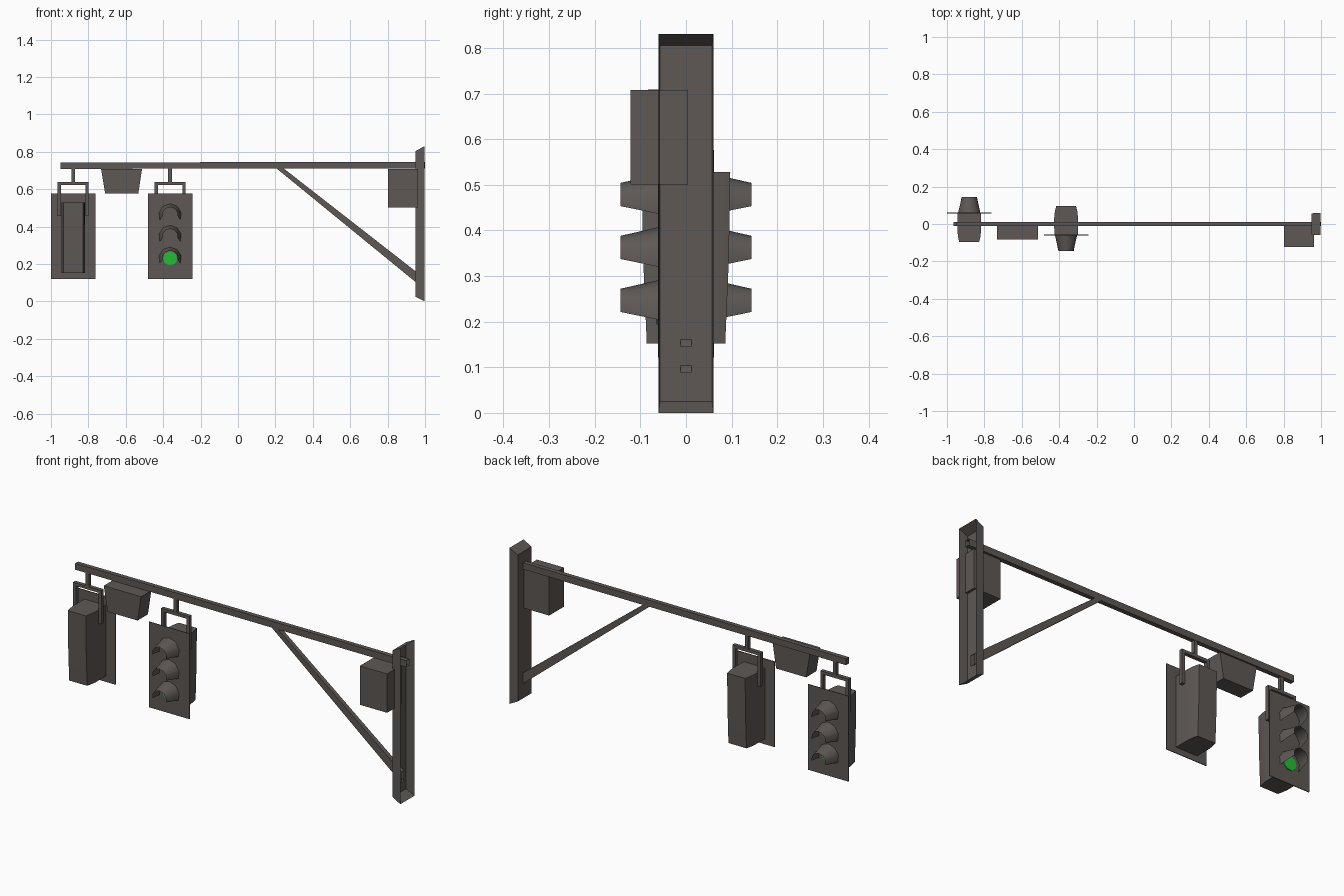
import bpy, math
from mathutils import Matrix

if "Cube" in bpy.data.objects:
    bpy.data.objects.remove(bpy.data.objects["Cube"])


def material(name, rgb):
    m = bpy.data.materials.new(name)
    m.diffuse_color = (*rgb, 1)
    m.use_nodes = True
    m.node_tree.nodes["Principled BSDF"].inputs["Base Color"].default_value = m.diffuse_color
    return m


METAL = material("dark_grey_metal", (0.112, 0.099, 0.091))
GREEN = material("green_light", (0.018, 0.50, 0.04))


def make(name, verts, faces, mat=METAL, smooth=False):
    me = bpy.data.meshes.new(name)
    me.from_pydata(verts, [], faces)
    me.materials.append(mat)
    ob = bpy.data.objects.new(name, me)
    bpy.context.collection.objects.link(ob)
    if smooth:
        bpy.ops.object.select_all(action='DESELECT')
        ob.select_set(True)
        bpy.context.view_layer.objects.active = ob
        bpy.ops.object.shade_smooth_by_angle(angle=math.radians(40))
    return ob


def loft(name, rings, caps=(True, True), closed=True, **kw):
    """Skin between rings of equal point count."""
    n = len(rings[0])
    verts = [p for r in rings for p in r]
    faces = []
    for k in range(len(rings) - 1):
        for i in range(n if closed else n - 1):
            j = (i + 1) % n
            faces.append((k * n + i, k * n + j, (k + 1) * n + j, (k + 1) * n + i))
    if caps[0]:
        faces.append(tuple(range(n))[::-1])
    if caps[1]:
        faces.append(tuple(range((len(rings) - 1) * n, len(rings) * n)))
    return make(name, verts, faces, **kw)


def rect_x(x, y0, y1, z0, z1):
    return [(x, y0, z0), (x, y1, z0), (x, y1, z1), (x, y0, z1)]


def rect_z(z, x0, x1, y0, y1):
    return [(x0, y0, z), (x1, y0, z), (x1, y1, z), (x0, y1, z)]


def box(name, x0, x1, y0, y1, z0, z1):
    return loft(name, [rect_x(x0, y0, y1, z0, z1), rect_x(x1, y0, y1, z0, z1)])


# wall post: shallow tray open towards +x
loft("wall_post", [rect_x(0.95, -0.057, 0.057, 0.025, 0.805),
                   rect_x(0.998, -0.06, 0.06, 0.0, 0.83)], caps=(True, False))

# arm and tapered brace, both hollow at the post end
loft("arm", [rect_x(-0.95, -0.012, 0.012, 0.709, 0.743),
             rect_x(1.0, -0.012, 0.012, 0.711, 0.746)], caps=(True, False))
B = 0.012
loft("brace", [[(0.205, -B, 0.712), (0.205, B, 0.712), (0.243, B, 0.712), (0.243, -B, 0.712)],
               [(0.97, -B, 0.087), (0.97, B, 0.087), (0.97, B, 0.145), (0.97, -B, 0.145)]],
     caps=(True, False))

# control cabinet and tapered sensor housing
box("control_cabinet", 0.803, 0.963, -0.122, 0.004, 0.501, 0.708)
loft("sensor_housing", [rect_z(0.577, -0.71, -0.533, -0.083, 0.004),
                        rect_z(0.709, -0.732, -0.513, -0.083, 0.004)])


def arc(radius, y, zc, low, n=7):
    """Visor arch points from low angle over the top."""
    a0 = math.radians(low)
    span = math.pi - 2 * a0
    return [(radius * math.cos(a0 + span * i / (n - 1)), y,
             zc + radius * math.sin(a0 + span * i / (n - 1))) for i in range(n)]


def signal(label, cx, turn):
    parts = []
    # backing plate
    parts.append(box(label + "_backplate", -0.119, 0.119, -0.061, -0.057, 0.121, 0.576))

    # rounded housing, back leaning outwards to the top
    def ring(z, back):
        half = [(0.063, -0.057), (0.064, 0.03), (0.06, back - 0.03), (0.053, back)]
        return [(x, y, z) for x, y in half] + [(-x, y, z) for x, y in half[::-1]]
    parts.append(loft(label + "_housing", [ring(0.152, 0.086), ring(0.34, 0.094),
                                           ring(0.528, 0.097)], smooth=True))
    # visors
    for i, z in enumerate((0.23, 0.346, 0.462)):
        parts.append(loft(f"{label}_visor_{i + 1}",
                          [arc(0.061, -0.06, z, -25), arc(0.042, -0.144, z, -12)],
                          caps=(False, False), closed=False, smooth=True))
    # lit lens
    disc = [[(0.038 * math.cos(i * math.pi / 5), y, 0.23 + 0.038 * math.sin(i * math.pi / 5))
             for i in range(10)] for y in (-0.059, -0.065)]
    parts.append(loft(label + "_green_lens", disc, mat=GREEN))
    # hanger bracket
    parts.append(box(label + "_hanger_stem", -0.01, 0.01, -0.01, 0.01, 0.635, 0.712))
    parts.append(box(label + "_hanger_bar", -0.083, 0.083, -0.01, 0.01, 0.622, 0.638))
    for side, s in (("left", -1), ("right", 1)):
        a, b = sorted((s * 0.062, s * 0.083))
        if s:
            a, b = sorted((s * 0.066, s * 0.083))
        parts.append(box(f"{label}_hanger_leg_{side}", a, b, -0.01, 0.01, 0.458, 0.638))
    for ob in parts:
        ob.data.transform(Matrix.Translation((cx, 0, 0)) @ Matrix.Rotation(turn, 4, 'Z'))


signal("front_signal", -0.363, 0)
signal("rear_signal", -0.881, math.pi)
